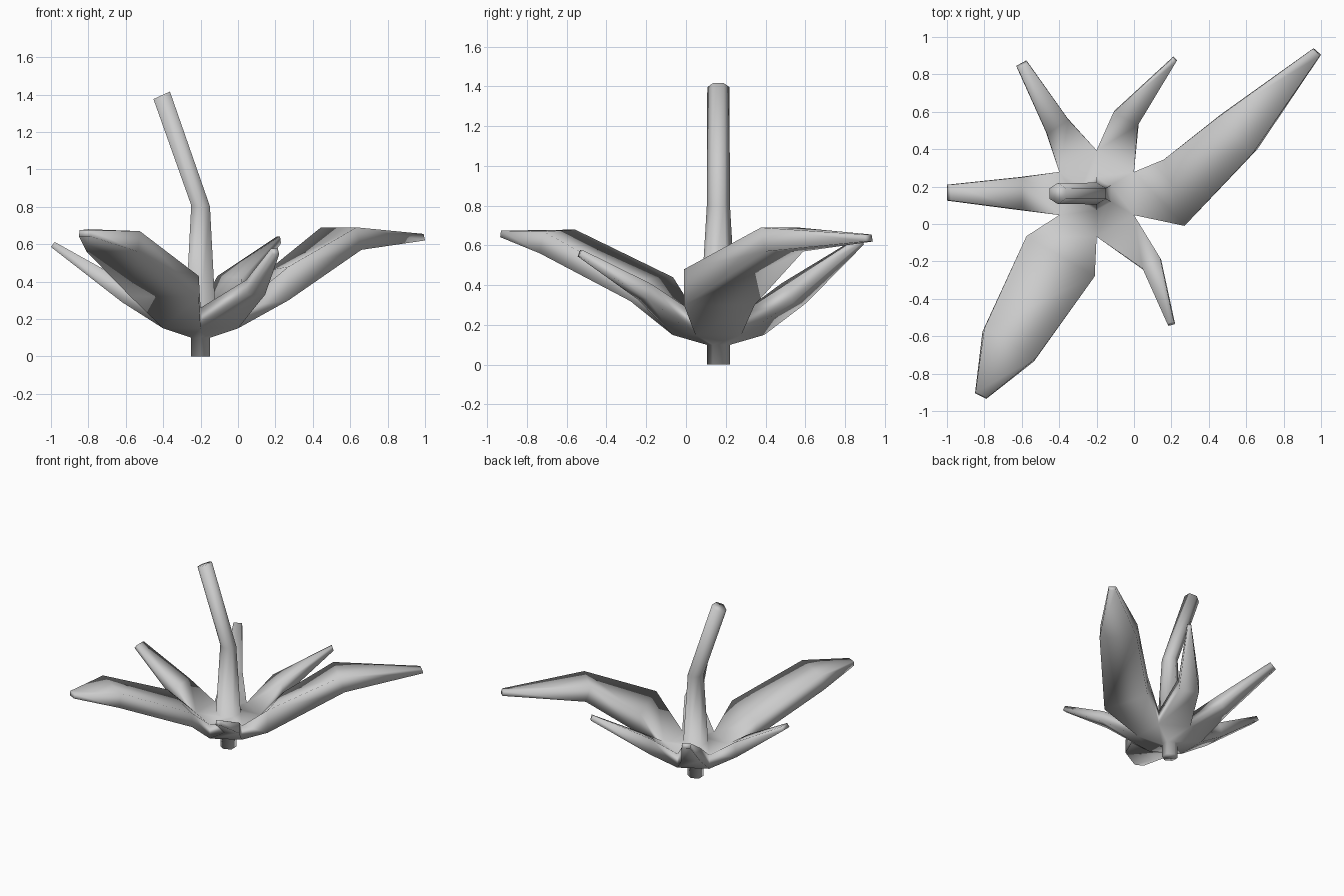
import bpy, bmesh
from math import cos, sin, radians
from mathutils import Vector

if "Cube" in bpy.data.objects:
    bpy.data.objects.remove(bpy.data.objects["Cube"])

CX, CY = -0.2, 0.163
bm = bmesh.new()


def hexagon(r, z, x=CX, tilt=0.0):
    """Six vertices with corners facing +-y; tilt leans the ring in x."""
    ring = []
    for i in range(6):
        a = radians(-30 + 60 * i)
        dx = r * cos(a)
        ring.append(bm.verts.new((x + dx * cos(tilt), CY + r * sin(a), z + dx * sin(tilt))))
    return ring


def bridge(a, b):
    n = len(a)
    for i in range(n):
        bm.faces.new((a[i], a[(i + 1) % n], b[(i + 1) % n], b[i]))


# Stem below the cup, flaring into the hexagonal rim
foot = hexagon(0.058, 0.0)
neck = hexagon(0.058, 0.1)
rim_low = hexagon(0.231, 0.15)
bm.faces.new(foot)
bridge(foot, neck)
bridge(neck, rim_low)

# Upper cup surface rising into the bent central stalk
rim_top = hexagon(0.231, 0.26)
stalk = [rim_top, hexagon(0.09, 0.27), hexagon(0.058, 0.805, tilt=-0.06),
         hexagon(0.056, 1.396, x=-0.408, tilt=0.43)]
for a, b in zip(stalk, stalk[1:]):
    bridge(a, b)
bm.faces.new(stalk[-1])

# Leaf sections: right xy, left xy, low z, high z at right, high z at left,
# and how far the upper edge leans back towards the centre
LEAVES = [
    [(.27, -.01, .16, .345, .30, .48, .46, .0),
     (.66, .40, .47, .59, .57, .69, .69, .035),
     (1.0, .905, .96, .94, .62, .655, .655, .01)],
    [(.025, .535, -.105, .605, .31, .42, .43, .01),
     (.23, .875, .21, .895, .605, .64, .64, .01)],
    [(-.355, .565, -.47, .49, .31, .41, .41, .01),
     (-.575, .875, -.63, .845, .59, .62, .62, .02)],
    [(-.62, .25, -.62, .075, .29, .40, .40, .02),
     (-1.0, .21, -1.0, .125, .585, .612, .612, .02)],
    [(-.575, -.065, -.21, -.28, .32, .44, .43, .0),
     (-.81, -.575, -.535, -.735, .56, .68, .67, .02),
     (-.85, -.905, -.79, -.935, .642, .675, .675, .005)],
    [(.05, -.245, .145, -.19, .33, .41, .41, .01),
     (.185, -.545, .22, -.535, .545, .578, .578, .015)],
]

for i, sections in enumerate(LEAVES):
    j = (i + 1) % 6
    prev = [rim_low[i], rim_low[j], rim_top[j], rim_top[i]]
    out = Vector((cos(radians(60 * i)), sin(radians(60 * i)), 0))
    if i in (0, 4):
        out = Vector((.75, .66, 0)) if i == 0 else Vector((-.5, -.86, 0))
    for rx, ry, lx, ly, z0, zr, zl, back in sections:
        # order both sides counter-clockwise about the leaf direction
        side = Vector((-out.y, out.x, 0))
        r, l = (Vector((rx, ry, 0)), zr), (Vector((lx, ly, 0)), zl)
        if r[0].dot(side) > l[0].dot(side):
            r, l = l, r
        up = Vector((0, 0, 1))
        pts = [r[0] + up * z0, l[0] + up * z0,
               l[0] + up * l[1] - out * back, r[0] + up * r[1] - out * back]
        ring = [bm.verts.new(p) for p in pts]
        bridge(prev, ring)
        prev = ring
    bm.faces.new(prev)

bmesh.ops.recalc_face_normals(bm, faces=bm.faces)
for f in bm.faces:
    f.smooth = True
mesh = bpy.data.meshes.new("leafy_plant")
bm.to_mesh(mesh)
bm.free()
plant = bpy.data.objects.new("leafy_plant", mesh)
bpy.context.collection.objects.link(plant)
